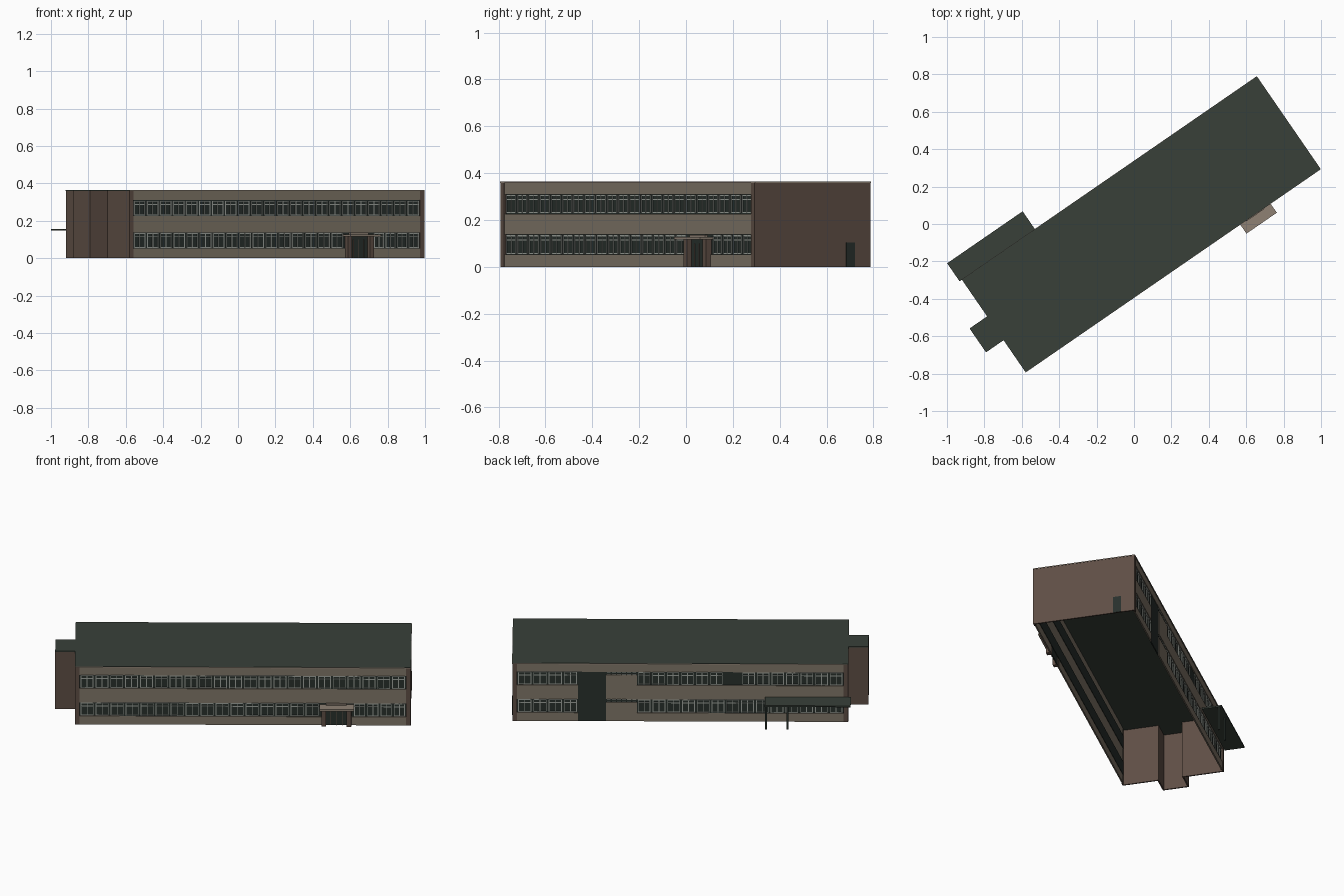
import bpy, bmesh, math
from mathutils import Matrix, Vector

cube = bpy.data.objects.get("Cube")
if cube:
    bpy.data.objects.remove(cube, do_unlink=True)


def material(name, rgb):
    """Flat material from 0-255 display values."""
    lin = [((c / 255 + 0.055) / 1.055) ** 2.4 for c in rgb] + [1]
    m = bpy.data.materials.new(name)
    m.use_nodes = True
    m.diffuse_color = lin
    node = m.node_tree.nodes["Principled BSDF"]
    node.inputs["Base Color"].default_value = lin
    node.inputs["Roughness"].default_value = 0.9
    return m


PANEL = material("beige_panel", (128, 118, 104))
BROWN = material("brown_wall", (94, 78, 69))
ROOF = material("dark_green_roof", (56, 64, 57))
GLASS = material("dark_glass", (40, 48, 44))
FRAME = material("pale_frame", (158, 163, 156))
STONE = material("light_stone", (142, 129, 116))

# The building frame: u runs along its length, v through its depth
LENGTH, DEPTH, HEIGHT = 1.914, 0.60, 0.365
PLACE = Matrix.Translation((-0.58, -0.792, 0)) @ Matrix.Rotation(math.radians(34.55), 4, 'Z')
ROWS = [(0.052, 0.138), (0.226, 0.31)]
CORNER = 0.027
THIN = 0.008


def build(name, boxes, mat):
    """One object from boxes given as (u0, u1, v0, v1, z0, z1)."""
    bm = bmesh.new()
    for u0, u1, v0, v1, z0, z1 in boxes:
        mid = Vector(((u0 + u1) / 2, (v0 + v1) / 2, (z0 + z1) / 2))
        size = Matrix.Diagonal((abs(u1 - u0), abs(v1 - v0), z1 - z0, 1))
        bmesh.ops.create_cube(bm, size=1, matrix=PLACE @ Matrix.Translation(mid) @ size)
    mesh = bpy.data.meshes.new(name)
    bm.to_mesh(mesh)
    bm.free()
    mesh.materials.append(mat)
    ob = bpy.data.objects.new(name, mesh)
    bpy.context.scene.collection.objects.link(ob)
    return ob


def facade(back, u0, u1, near, far, z0, z1):
    """Box on a long side; near and far are depths measured inward."""
    if back:
        return (u0, u1, DEPTH - near, DEPTH - far, z0, z1)
    return (u0, u1, near, far, z0, z1)


def split(u0, u1):
    """Cut a run at the regular panel joints."""
    joints = [0.017 + 0.357 * k for k in range(1, 6)]
    cuts = [u0] + [j for j in joints if u0 + 0.01 < j < u1 - 0.01] + [u1]
    return list(zip(cuts, cuts[1:]))


def window_frames(back, u0, u1, z0, z1):
    """Outer frame, centre mullion and transom for each window in a run."""
    count = max(1, round((u1 - u0) / 0.0845))
    pitch = (u1 - u0) / count
    w = 0.0045
    bars = []
    for i in range(count):
        a, b = u0 + i * pitch + 0.006, u0 + (i + 1) * pitch - 0.006
        lo, hi = z0 + 0.003, z1 - 0.003
        c = (a + b) / 2
        for x in (a, c - w / 2, b - w):
            bars.append(facade(back, x, x + w, 0.005, 0.01, lo, hi))
        for z in (lo, lo + (hi - lo) * 0.72, hi - w):
            bars.append(facade(back, a, b, 0.0055, 0.01, z, z + w))
    return bars


# Roof slab and the roof of the end bay
BAY_OUT, BAY0, BAY1 = -0.114, 0.207, 0.362
build("roof", [(0, LENGTH, 0, DEPTH, 0.359, HEIGHT),
               (BAY_OUT, 0, BAY0, BAY1, 0.359, HEIGHT)], ROOF)
build("roof_trim", [(0, LENGTH, -0.002, 0.001, 0.359, 0.364),
                    (0, LENGTH, DEPTH - 0.001, DEPTH + 0.002, 0.359, 0.364),
                    (LENGTH - 0.001, LENGTH + 0.002, 0, DEPTH, 0.359, 0.364)], STONE)

# Brown end walls, corner piers and the projecting bay
TOP = 0.359
build("end_walls", [(LENGTH - THIN, LENGTH, 0, DEPTH, 0, TOP),
                    (0, THIN, 0, BAY0, 0, TOP),
                    (0, THIN, BAY1, DEPTH, 0, TOP)], BROWN)
build("corner_piers", [facade(back, u, u + CORNER, 0, THIN, 0, TOP)
                       for back in (False, True) for u in (0, LENGTH - CORNER)], BROWN)
build("end_bay", [(BAY_OUT, BAY_OUT + THIN, BAY0, BAY1, 0, TOP),
                  (BAY_OUT, THIN, BAY0, BAY0 + THIN, 0, TOP),
                  (BAY_OUT, THIN, BAY1 - THIN, BAY1, 0, TOP)], BROWN)
build("end_door", [(LENGTH - 0.002, LENGTH + 0.002, 0.474, 0.519, 0, 0.103)], GLASS)

START, END = CORNER, LENGTH - CORNER
DOOR0, DOOR1 = 1.405, 1.575
STAIR0, STAIR1, BLANK0 = 1.38, 1.54, 1.205
(low0, low1), (up0, up1) = ROWS
BANDS = [(0, low0), (low1, up0), (up1, TOP)]

# Front facade: panel bands, glazing and frames
panels = [facade(False, a, b, 0.003, 0.011, z0, z1)
          for z0, z1 in BANDS[1:] for a, b in split(START, END)]
panels += [facade(False, a, b, 0.003, 0.011, 0, low0)
           for run in ((START, DOOR0), (DOOR1, END)) for a, b in split(*run)]
build("front_panels", panels, PANEL)
build("front_glass", [facade(False, START, END, 0.009, 0.013, z0, z1)
                      for z0, z1 in ROWS], GLASS)
build("front_window_frames", window_frames(False, START, END, up0, up1)
      + window_frames(False, START, DOOR0 - 0.01, low0, low1)
      + window_frames(False, DOOR1 + 0.01, END, low0, low1), FRAME)

# Back facade: panel bands, blank wall, stair glazing and frames
panels = [facade(True, a, b, 0.003, 0.011, z0, z1)
          for z0, z1 in BANDS[:2] for run in ((START, BLANK0), (STAIR1, END))
          for a, b in split(*run)]
panels += [facade(True, a, b, 0.003, 0.011, up1, TOP) for a, b in split(START, END)]
panels += [facade(True, BLANK0, STAIR0, 0.003, 0.011, z0, z1)
           for z0, z1 in ((0, low1 - 0.02), (low1, up1 - 0.02))]
build("back_panels", panels, PANEL)
build("back_glass", [facade(True, START, END, 0.009, 0.013, z0, z1) for z0, z1 in ROWS], GLASS)
build("stair_glazing", [facade(True, STAIR0, STAIR1, 0.006, 0.012, z0, z1)
                        for z0, z1 in ((0, low1), (low1, 0.215), (0.215, up1))], GLASS)
frames = []
for z0, z1 in ROWS:
    frames += window_frames(True, STAIR1, END, z0, z1)
    for i in range(6):
        u = BLANK0 + 0.004 + i * 0.029
        for z in (z1 - 0.019, z1 - 0.005):
            frames.append(facade(True, u, u + 0.022, 0.005, 0.01, z, z + 0.003))
frames += window_frames(True, START, 0.61, up0, up1)
frames += window_frames(True, 0.71, BLANK0, up0, up1)
frames += window_frames(True, START, BLANK0, low0, low1)
build("back_window_frames", frames, FRAME)

# Front entrance: piers, canopy, door and name-free plate above
build("entrance_piers", [(DOOR0, DOOR0 + 0.027, -0.018, 0.01, 0, 0.116),
                         (DOOR1 - 0.027, DOOR1, -0.018, 0.01, 0, 0.116)], BROWN)
build("entrance_canopy", [(1.393, 1.59, -0.06, 0.01, 0.116, 0.127)], STONE)
build("entrance_plate", [(1.43, 1.547, -0.006, 0.009, 0.127, 0.137)], STONE)
build("entrance_door", [(DOOR0 + 0.027, DOOR1 - 0.027, 0.004, 0.01, 0, 0.116)], GLASS)
build("entrance_door_frame", [(u, u + 0.003, 0.002, 0.005, 0, 0.1)
                              for u in (1.455, 1.489, 1.522)], BROWN)

# Back shelter: thin canopy on two posts
build("shelter_canopy", [(-0.015, 0.475, DEPTH, 0.717, 0.148, 0.157)], ROOF)
build("shelter_posts", [(u, u + 0.01, 0.695, 0.705, 0, 0.148) for u in (0.34, 0.463)], GLASS)
